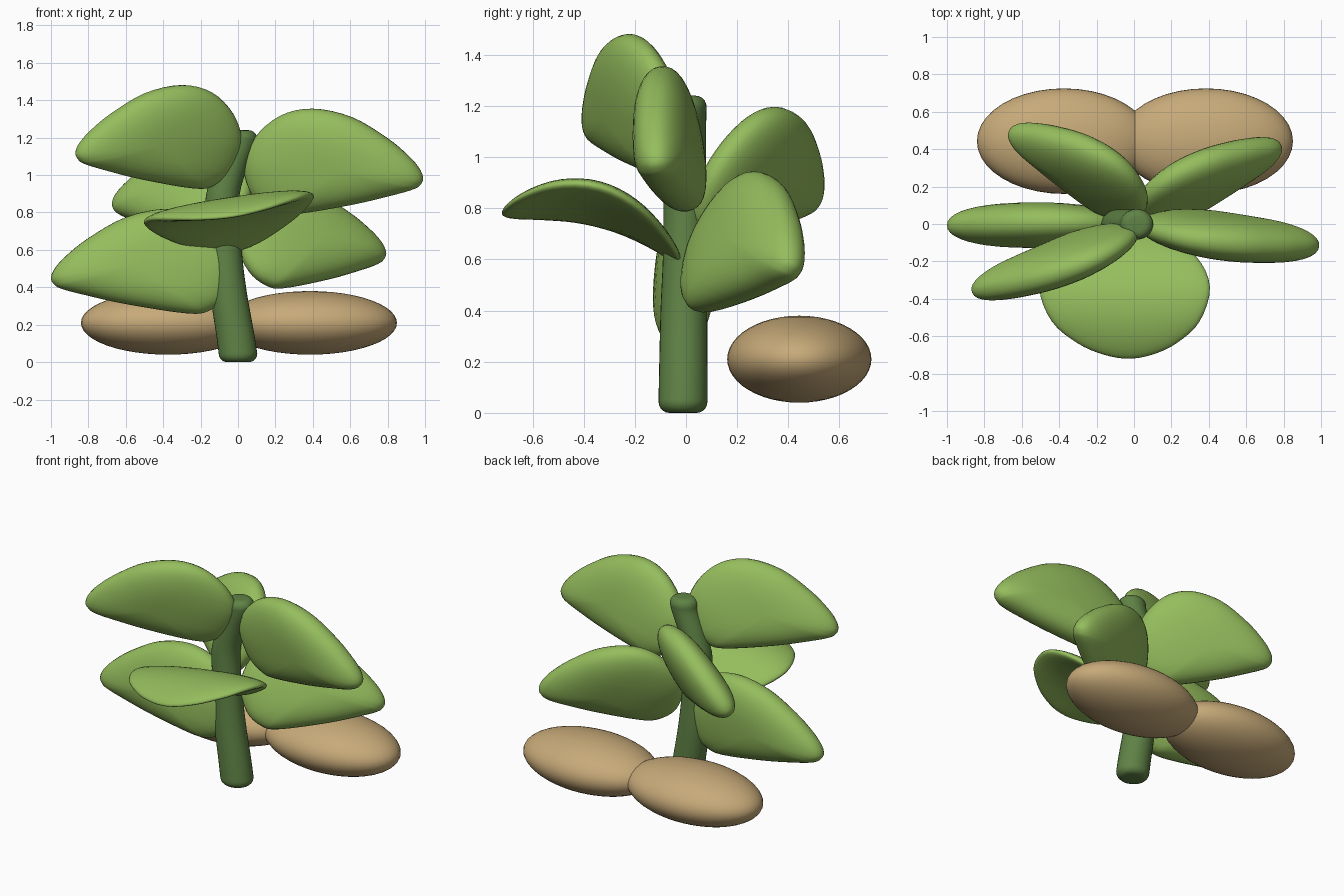
import bpy, bmesh, math
from mathutils import Vector

if "Cube" in bpy.data.objects:
    bpy.data.objects.remove(bpy.data.objects["Cube"], do_unlink=True)


def material(name, rgb):
    m = bpy.data.materials.new(name)
    m.use_nodes = True
    m.diffuse_color = (*rgb, 1)
    b = m.node_tree.nodes["Principled BSDF"]
    b.inputs["Base Color"].default_value = (*rgb, 1)
    b.inputs["Roughness"].default_value = 0.7
    return m


LEAF = material("leaf green", (0.30, 0.51, 0.11))
STEM = material("stem green", (0.115, 0.225, 0.06))
SEED = material("seed tan", (0.57, 0.40, 0.19))


def finish(bm, name, mat):
    bmesh.ops.recalc_face_normals(bm, faces=bm.faces)
    for f in bm.faces:
        f.smooth = True
    me = bpy.data.meshes.new(name)
    bm.to_mesh(me)
    bm.free()
    me.materials.append(mat)
    ob = bpy.data.objects.new(name, me)
    bpy.context.collection.objects.link(ob)
    return ob


def spline(pts, steps, closed):
    """Smooth path through the given points."""
    pts = [Vector(p) for p in pts]
    n = len(pts)
    pick = (lambda i: pts[i % n]) if closed else (lambda i: pts[max(0, min(n - 1, i))])
    out = []
    for i in range(n if closed else n - 1):
        a, b, c, d = (pick(i + k) for k in (-1, 0, 1, 2))
        for s in range(steps):
            t = s / steps
            out.append(0.5 * (2 * b + (c - a) * t + (2 * a - 5 * b + 4 * c - d) * t * t
                              + (3 * b - a - 3 * c + d) * t ** 3))
    return out if closed else out + [pts[-1]]


def loft(bm, rings):
    """Bridge successive rings of points and close both ends."""
    vr = [[bm.verts.new(p) for p in r] for r in rings]
    n = len(vr[0])
    for a, b in zip(vr, vr[1:]):
        for i in range(n):
            j = (i + 1) % n
            bm.faces.new((a[i], a[j], b[j], b[i]))
    bm.faces.new(vr[0])
    bm.faces.new(vr[-1])


def leaf(name, outline, origin, along, across, half_thick, arch=0.0):
    """Puffy blade: outline rings shrink toward the middle while the face swells."""
    origin, along, across = Vector(origin), Vector(along), Vector(across)
    normal = along.cross(across).normalized()
    loop = spline(outline, 4, True)
    mid = sum(loop, Vector((0, 0))) / len(loop)
    levels = 10
    rings = []
    for k in range(-levels, levels + 1):
        ang = k / levels * math.radians(88)
        shrink = math.cos(ang) ** 0.85
        swell = math.copysign(abs(math.sin(ang)) ** 0.9, ang)
        ring = []
        for p in loop:
            u, v = mid + (p - mid) * shrink
            bend = arch * (1 - (2 * u - 1) ** 2)
            ring.append(origin + along * u + across * v
                        + normal * (half_thick * swell + bend))
        rings.append(ring)
    bm = bmesh.new()
    loft(bm, rings)
    return finish(bm, name, LEAF)


# Upright leaves: arched top, nearly straight underside, blunt tip
BLADE = [(1, .34), (.98, .43), (.92, .55), (.8, .72), (.6, .92), (.38, 1), (.2, .93),
         (.06, .72), (0, .45), (.05, .17), (.15, .03), (.27, 0), (.6, .09), (.85, .19),
         (.95, .24), (.985, .28)]
# name, base xy, tip xy, lowest z, height, lean of the top, half thickness
UPRIGHT = [
    ("upper_right_leaf", (.02, -.05), (-.86, -.385), .93, .55, (.04, -.12), .11),
    ("upper_left_leaf", (.03, -.01), (.99, -.135), .79, .565, (0, -.09), .12),
    ("back_right_leaf", (.07, .09), (-.645, .54), .67, .52, (.13, .22), .115),
    ("back_left_leaf", (-.01, .04), (.77, .455), .40, .54, (-.10, .18), .115),
    ("lower_right_leaf", (0, -.01), (-1.0, 0), .26, .56, (0, .04), .12),
]
for name, base, tip, low, height, lean, thick in UPRIGHT:
    lean = Vector((*lean, 0))
    along = Vector((*tip, 0)) - Vector((*base, 0))
    start = Vector((*base, low)) - lean / 2
    leaf(name, BLADE, start, along, lean + Vector((0, 0, height)), thick)

# Broad drooping leaf at the front
side = [(.06, .2), (.25, .41), (.5, .5), (.75, .435), (.9, .29), (.975, .14)]
ROUND = [(0, 0)] + side + [(1, 0)] + [(u, -v) for u, v in reversed(side)]
leaf("front_leaf", ROUND, (-.03, -.02, .595), (0, -.70, .19), (.91, 0, .14), .052, .13)

# Bowed stem with rounded ends: x, z, radius
body = spline([(0, .045, .103), (-.015, .15, .102), (-.055, .4, .098), (-.072, .62, .09),
               (-.085, .86, .09), (-.045, 1.02, .087), (.005, 1.15, .087),
               (.015, 1.195, .088)], 5, False)


def cap(point, depth):
    """Rounded end: quarter circle from the rim toward the axis."""
    x, z, r = point
    angles = [math.radians(a) for a in (18, 36, 54, 72, 90)]
    return [(x, z + depth * math.sin(a), r - abs(depth) * (1 - math.cos(a))) for a in angles]


path = cap(body[0], -.045)[::-1] + [tuple(p) for p in body] + cap(body[-1], .045)
rings = []
for x, z, r in path:
    y = -.012 + .009 * z
    rings.append([(x + r * math.cos(a), y + r * .93 * math.sin(a), z)
                  for a in (math.tau * k / 32 for k in range(32))])
bm = bmesh.new()
loft(bm, rings)
finish(bm, "stem", STEM)

# Pair of seed halves behind the stem
for sign, name in ((1, "left_seed"), (-1, "right_seed")):
    bm = bmesh.new()
    bmesh.ops.create_uvsphere(bm, u_segments=40, v_segments=24, radius=1)
    bmesh.ops.scale(bm, vec=(.465, .282, .17), verts=bm.verts)
    bmesh.ops.translate(bm, vec=(sign * .38 + .005, .443, .21), verts=bm.verts)
    finish(bm, name, SEED)
